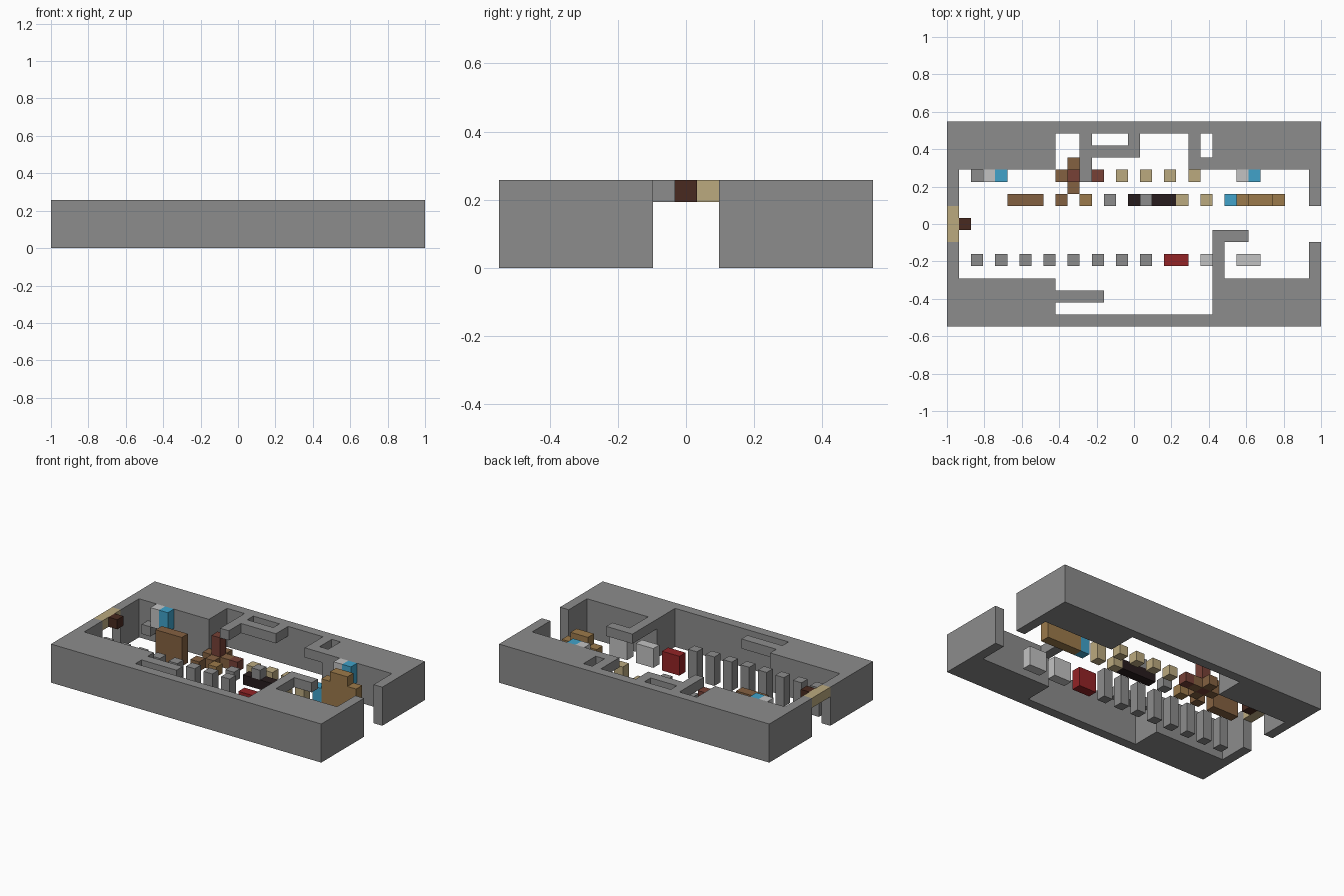
import bpy
import bmesh
from mathutils import Vector

if "Cube" in bpy.data.objects:
    bpy.data.objects.remove(bpy.data.objects["Cube"], do_unlink=True)

U = 2 / 31                      # one grid cell
ORIGIN = Vector((15.5, 8.5, 0))


def material(name, rgb):
    linear = [(c / 255) ** 2.2 for c in rgb] + [1]
    m = bpy.data.materials.new(name)
    m.use_nodes = True
    m.diffuse_color = linear
    bsdf = m.node_tree.nodes["Principled BSDF"]
    bsdf.inputs["Base Color"].default_value = linear
    bsdf.inputs["Roughness"].default_value = 0.9
    return m


GREY = material("stone grey", (139, 139, 139))
PALE = material("pale grey", (193, 193, 193))
SAND = material("sand", (186, 168, 126))
BROWN = material("wood brown", (131, 97, 67))
TAN = material("light wood", (154, 121, 76))
RUST = material("red brown", (118, 67, 57))
BLACK = material("near black", (44, 34, 35))
DARK = material("dark brown", (74, 46, 37))
RED = material("red", (146, 40, 42))
BLUE = material("blue", (67, 161, 200))


def prism(name, outline, z0, z1, mat):
    """Extrude a flat outline given in grid cells."""
    bm = bmesh.new()
    face = bm.faces.new([bm.verts.new((Vector((x, y, z0)) - ORIGIN) * U) for x, y in outline])
    side = bmesh.ops.extrude_face_region(bm, geom=[face])["geom"]
    verts = [v for v in side if isinstance(v, bmesh.types.BMVert)]
    bmesh.ops.translate(bm, verts=verts, vec=(0, 0, (z1 - z0) * U))
    bmesh.ops.recalc_face_normals(bm, faces=bm.faces)
    mesh = bpy.data.meshes.new(name)
    bm.to_mesh(mesh)
    bm.free()
    mesh.materials.append(mat)
    obj = bpy.data.objects.new(name, mesh)
    bpy.context.collection.objects.link(obj)
    return obj


def block(name, x, y, z, mat, w=1, d=1, h=1):
    return prism(name, [(x, y), (x + w, y), (x + w, y + d), (x, y + d)], z, z + h, mat)


# Outer walls: one half, mirrored front to back
half = [(0, 0), (31, 0), (31, 7), (30, 7), (30, 4), (22, 4),
        (22, 1), (9, 1), (9, 4), (1, 4), (1, 7), (0, 7)]
prism("front_wall", half, 0, 4, GREY)
prism("back_wall", [(x, 17 - y) for x, y in half], 0, 4, GREY)

# Top-level ledges
prism("back_ledge", [(11, 12), (12, 12), (12, 14), (16, 14), (16, 16),
                     (15, 16), (15, 15), (12, 15), (12, 16), (11, 16)], 3, 4, GREY)
prism("back_corner_ledge", [(20, 13), (22, 13), (22, 14), (21, 14), (21, 16), (20, 16)],
      3, 4, GREY)
prism("front_corner_ledge", [(22, 4), (23, 4), (23, 7), (25, 7), (25, 8), (22, 8)],
      3, 4, GREY)
block("front_shelf", 9, 2, 3, GREY, w=4)

# Doorway lintel and its hanging sign
block("doorway_lintel", 0, 7, 3, SAND, d=3)
block("doorway_sign", 1, 8, 3, DARK)

# Front row: posts, chest and cabinets
for x in range(2, 17, 2):
    block("post", x, 5, 0, GREY, h=3)
block("red_chest", 18, 5, 0, RED, w=2, h=2)
for x in (21, 24):
    block("pale_cabinet", x, 5, 0, PALE, w=2, h=2)

# Middle row: wardrobe, stools, table and counter
block("wardrobe", 5, 10, 0, BROWN, w=3, h=3)
for x, mat in ((9, BROWN), (11, TAN), (13, GREY), (19, SAND)):
    block("stool", x, 10, 0, mat)
block("dark_table", 15, 10, 0, BLACK, w=4)
block("table_box", 16, 10, 1, GREY)
block("sand_stand", 21, 10, 0, SAND, h=2)
block("blue_bin", 23, 10, 0, BLUE, h=2)
prisms = ((24, 1, 3), (25, 2, 4), (27, 1, 3))
for x, w, h in prisms:
    block("stepped_counter", x, 10, 0, TAN, w=w, h=h)

# Back row: cross-shaped stand, seats and wall units
for x, y in ((9, 12), (11, 12), (10, 11), (10, 13)):
    block("cross_arm", x, y, 0, BROWN)
block("cross_pillar", 10, 12, 0, RUST, h=3)
block("rust_seat", 12, 12, 0, RUST)
for x in range(14, 21, 2):
    block("sand_seat", x, 12, 0, SAND)
block("grey_step", 2, 12, 1, GREY)
for x in (3, 24):
    block("pale_wall_unit", x, 12, 2, PALE, h=2)
    block("blue_wall_unit", x + 1, 12, 2, BLUE, h=2)
